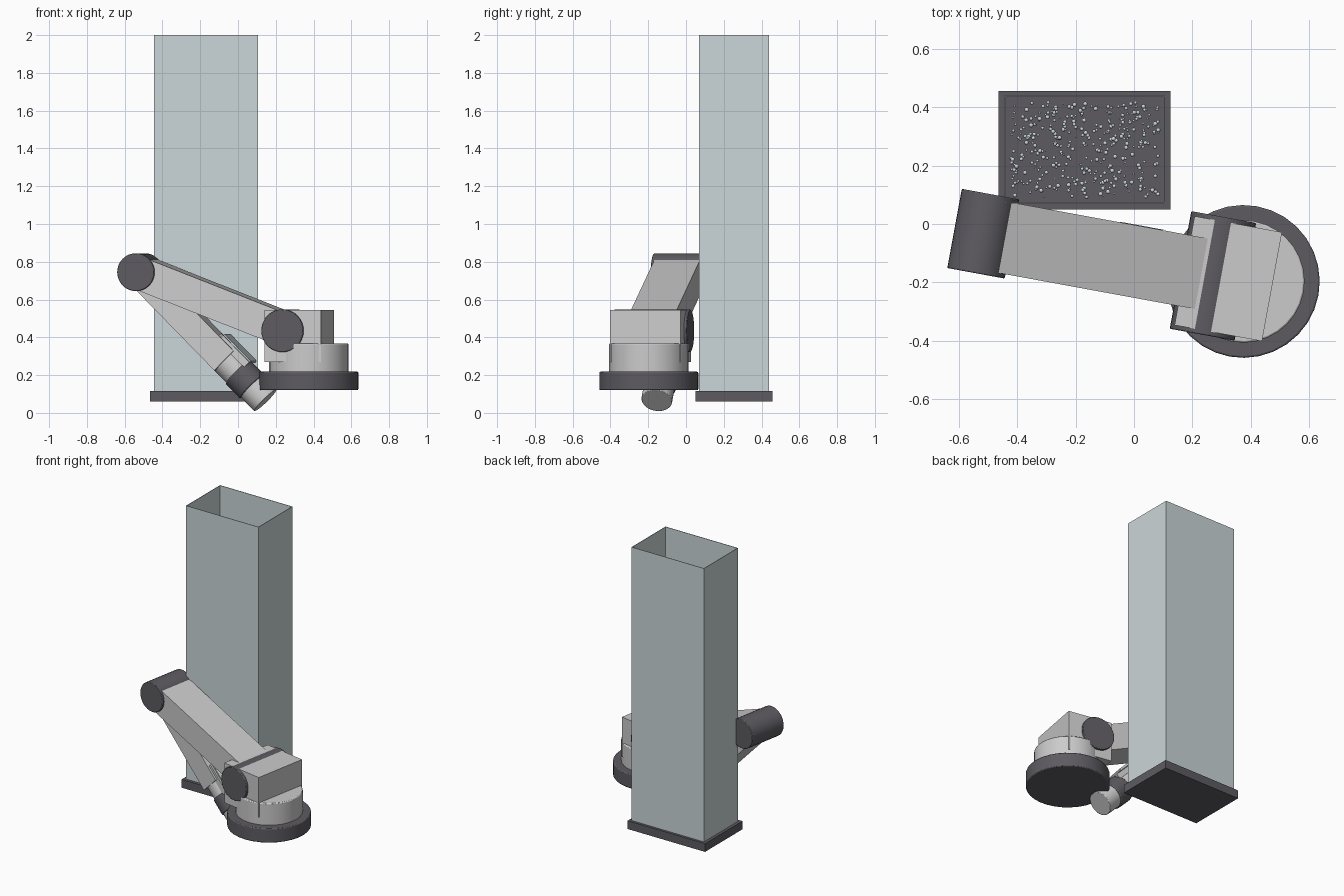
import bpy, bmesh, math, random
from mathutils import Matrix, Vector

if "Cube" in bpy.data.objects:
    bpy.data.objects.remove(bpy.data.objects["Cube"])


def material(name, rgb):
    m = bpy.data.materials.new(name)
    m.diffuse_color = (*rgb, 1)
    m.use_nodes = True
    m.node_tree.nodes["Principled BSDF"].inputs["Base Color"].default_value = m.diffuse_color
    return m


DARK = material("dark_metal", (0.11, 0.105, 0.12))
LIGHT = material("light_metal", (0.55, 0.55, 0.55))
GLASS = material("pale_glass", (0.6, 0.67, 0.69))

# Robot frame: turned about its pedestal; local -x points along the arm
ROBOT = Matrix.Translation((0.375, -0.197, 0)) @ Matrix.Rotation(math.radians(-10.4), 4, 'Z')
SHOULDER, ELBOW, TIP = Vector((-0.106, 0, 0.435)), Vector((-0.907, 0, 0.745)), Vector((-0.233, 0, 0.066))


def finish(name, bm, mat, matrix=Matrix(), bevel=0, smooth=True):
    me = bpy.data.meshes.new(name)
    bm.to_mesh(me)
    bm.free()
    ob = bpy.data.objects.new(name, me)
    bpy.context.collection.objects.link(ob)
    ob.matrix_world = matrix
    me.materials.append(mat)
    if bevel:
        b = ob.modifiers.new("bevel", 'BEVEL')
        b.width, b.segments = bevel, 2
        b.limit_method = 'ANGLE'
    if smooth:
        bpy.ops.object.select_all(action='DESELECT')
        ob.select_set(True)
        bpy.context.view_layer.objects.active = ob
        bpy.ops.object.shade_smooth_by_angle(angle=math.radians(35))
    return ob


def box(name, lo, hi, mat, matrix=Matrix(), bevel=0):
    bm = bmesh.new()
    bmesh.ops.create_cube(bm, size=1)
    for v in bm.verts:
        v.co = Vector([a + (b - a) * (c + 0.5) for a, b, c in zip(lo, hi, v.co)])
    return finish(name, bm, mat, matrix, bevel, False)


def cylinder(name, r, z0, z1, mat, matrix=Matrix(), bevel=0, r2=None):
    bm = bmesh.new()
    bmesh.ops.create_cone(bm, cap_ends=True, segments=32, radius1=r, radius2=r2 or r, depth=z1 - z0,
                          matrix=Matrix.Translation((0, 0, (z0 + z1) / 2)))
    return finish(name, bm, mat, matrix, bevel)


def link(a, b):
    """Frame at a: local z runs to b, local y is the joint axis."""
    z = (b - a).normalized()
    y = Vector((0, 1, 0))
    x = y.cross(z)
    return ROBOT @ Matrix.Translation(a) @ Matrix((x, y, z)).transposed().to_4x4()


def joint(p):
    return ROBOT @ Matrix.Translation(p) @ Matrix.Rotation(math.pi / 2, 4, 'X')


# Tank: solid plinth and open-topped thin-walled column
box("tank_plinth", (-0.465, 0.05, 0.06), (0.125, 0.457, 0.117), DARK)
bm = bmesh.new()
ring = [(-0.445, 0.07), (0.107, 0.07), (0.107, 0.44), (-0.445, 0.44)]
lower = [bm.verts.new((x, y, 0.115)) for x, y in ring]
upper = [bm.verts.new((x, y, 2.0)) for x, y in ring]
for i in range(4):
    j = (i + 1) % 4
    bm.faces.new((lower[i], lower[j], upper[j], upper[i]))
tank = finish("tank_walls", bm, GLASS, smooth=False)
sol = tank.modifiers.new("thickness", 'SOLIDIFY')
sol.thickness, sol.offset = 0.005, -1

# Bubbles scattered inside the tank
random.seed(4)
bm = bmesh.new()
for _ in range(380):
    p = (random.uniform(-0.42, 0.085), random.uniform(0.092, 0.418), random.uniform(0.14, 1.5))
    bmesh.ops.create_icosphere(bm, subdivisions=1, radius=random.uniform(0.004, 0.009),
                               matrix=Matrix.Translation(p))
for f in bm.faces:
    f.smooth = True
finish("bubbles", bm, GLASS, smooth=False)

# Pedestal, turret and shoulder housing
cylinder("robot_base", 0.262, 0.12, 0.218, DARK, ROBOT, 0.006)
cylinder("turntable", 0.21, 0.21, 0.368, LIGHT, ROBOT, 0.006)
box("shoulder_housing", (-0.205, -0.19, 0.27), (0.1, 0.19, 0.544), LIGHT, ROBOT)
cylinder("shoulder_joint", 0.113, -0.205, 0.205, DARK, joint(SHOULDER), 0.004)

# Upper arm and elbow
span = (ELBOW - SHOULDER).length
box("upper_arm", (-0.087, -0.123, 0), (0.087, 0.123, span), LIGHT, link(SHOULDER, ELBOW))
cylinder("elbow_joint", 0.1, -0.138, 0.138, DARK, joint(ELBOW), 0.004)

# Forearm, wrist and tool, all along one axis
fore = link(ELBOW, TIP)
reach = (TIP - ELBOW).length
box("forearm", (-0.073, -0.085, 0), (0.073, 0.085, 0.66), LIGHT, fore)
cylinder("wrist_sleeve", 0.083, 0.54, 0.77, LIGHT, fore)
cylinder("wrist_collar", 0.09, 0.745, 0.855, DARK, fore, 0.006)
cylinder("tool_head", 0.082, 0.85, reach, LIGHT, fore, 0.004)

# Small plate and rails clipped to the upper side of the wrist
side = -1 if (fore.to_3x3() @ Vector((1, 0, 0))).z < 0 else 1
a, b = sorted((side * 0.084, side * 0.098))
box("wrist_plate", (a, -0.06, 0.56), (b, 0.125, 0.76), GLASS, fore)
for n, y in enumerate((-0.06, 0.06)):
    c, d = sorted((side * 0.05, side * 0.09))
    box(f"plate_rail_{n + 1}", (c, y - 0.012, 0.56), (d, y + 0.012, 0.76), LIGHT, fore)
